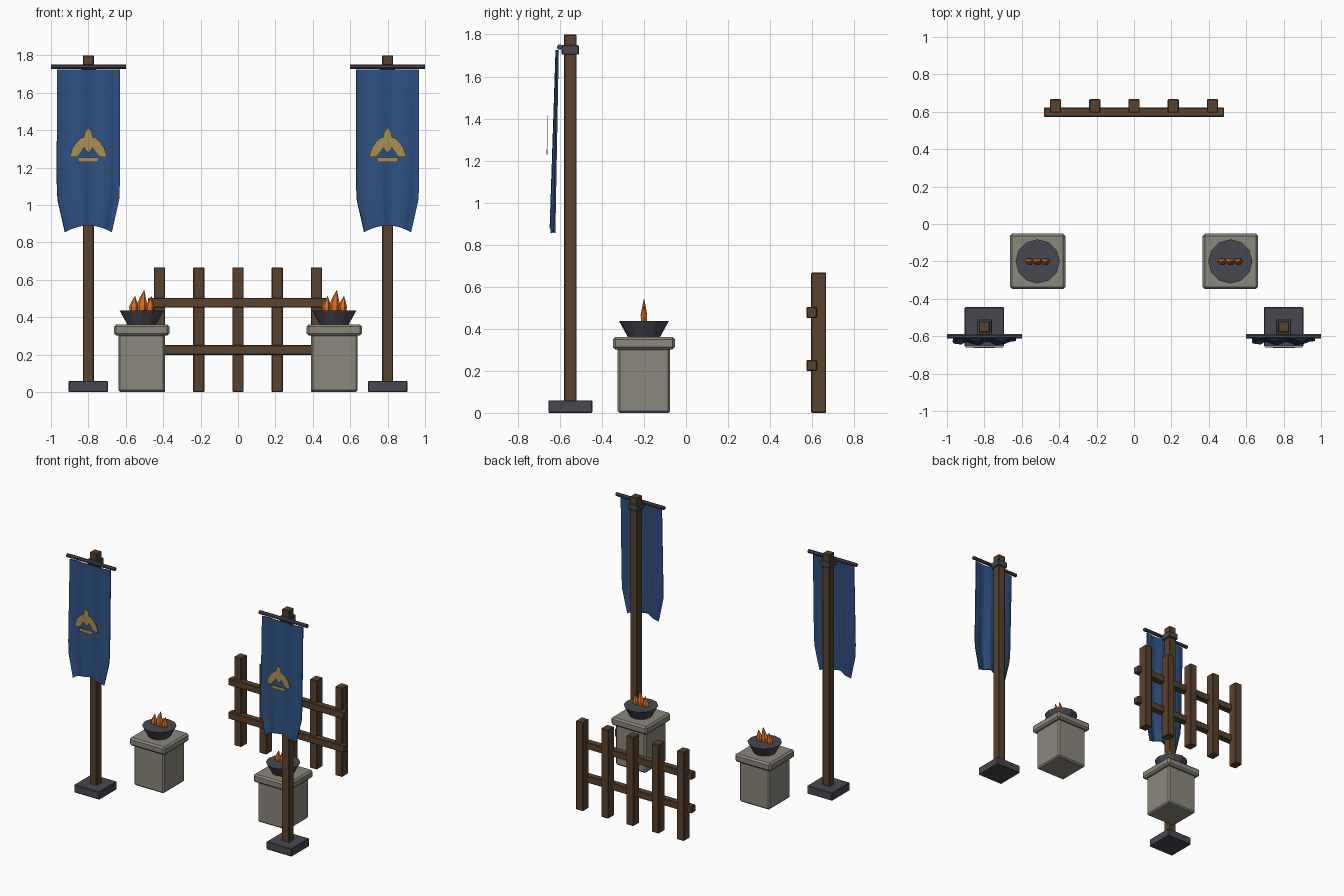
import bpy, bmesh, math
from mathutils import Matrix, Vector

if "Cube" in bpy.data.objects:
    bpy.data.objects.remove(bpy.data.objects["Cube"])


def material(name, rgb):
    m = bpy.data.materials.new(name)
    m.diffuse_color = (*rgb, 1)
    m.use_nodes = True
    m.node_tree.nodes["Principled BSDF"].inputs["Base Color"].default_value = m.diffuse_color
    return m


WOOD = material("dark wood", (0.102, 0.054, 0.026))
METAL = material("dark iron", (0.064, 0.064, 0.082))
STONE = material("grey stone", (0.255, 0.245, 0.200))
CLOTH = material("blue cloth", (0.027, 0.080, 0.220))
GOLD = material("gold", (0.40, 0.275, 0.085))
FIRE = material("orange flame", (0.72, 0.160, 0.018))


def finish(name, bm, mat):
    bmesh.ops.recalc_face_normals(bm, faces=bm.faces)
    me = bpy.data.meshes.new(name)
    bm.to_mesh(me)
    bm.free()
    me.materials.append(mat)
    ob = bpy.data.objects.new(name, me)
    bpy.context.collection.objects.link(ob)
    return ob


def box(name, x, y, z, mat, bevel=0.004):
    """Box from (min, max) ranges, with slightly bevelled edges."""
    bm = bmesh.new()
    bmesh.ops.create_cube(bm, size=1)
    for v in bm.verts:
        v.co = Vector([(r[0] + r[1]) / 2 + c * (r[1] - r[0])
                       for r, c in zip((x, y, z), v.co)])
    bmesh.ops.bevel(bm, geom=bm.edges[:], offset=bevel, segments=1, affect='EDGES')
    return finish(name, bm, mat)


def plate(name, pts, x, y, depth, mat):
    """Outline in x-z extruded towards +y."""
    bm = bmesh.new()
    f = bm.faces.new([bm.verts.new((x + px, y, pz)) for px, pz in pts])
    r = bmesh.ops.extrude_face_region(bm, geom=[f])
    for v in r["geom"]:
        if isinstance(v, bmesh.types.BMVert):
            v.co.y += depth
    return finish(name, bm, mat)


def banner(cx):
    # hanging cloth with soft vertical folds, narrowed tail and arched hem
    bm = bmesh.new()
    cols, rows, top = 12, 10, 1.725
    grid = []
    for j in range(rows + 1):
        t = j / rows
        row = []
        for i in range(cols + 1):
            u = 2 * i / cols - 1
            hem = 0.855 + 0.035 * (1 - u * u)
            z = top + (hem - top) * t
            flat = top + (0.855 - top) * t
            half = 0.168 - 0.043 * max(0, (1.045 - flat) / 0.19)
            fold = (0.004 + 0.006 * t) * math.sin(u * 7.5 + 0.6)
            row.append(bm.verts.new((cx + u * half, -0.613 - 0.022 * t + fold, z)))
        grid.append(row)
    for j in range(rows):
        for i in range(cols):
            bm.faces.new((grid[j][i], grid[j + 1][i],
                          grid[j + 1][i + 1], grid[j][i + 1]))
    ob = finish("banner_cloth", bm, CLOTH)
    s = ob.modifiers.new("thickness", 'SOLIDIFY')
    s.thickness, s.offset = 0.008, 0


def flame(x, y, z, r, height, lean):
    # flattened leaf-like spike, leaning to one side
    bm = bmesh.new()
    rings = []
    for t, k in ((0, 0.85), (0.3, 1.0), (0.65, 0.55)):
        rings.append([bm.verts.new((x + lean * t * t + r * k * math.cos(a * math.tau / 6),
                                    y + 0.018 * k * math.sin(a * math.tau / 6),
                                    z + height * t)) for a in range(6)])
    tip = bm.verts.new((x + lean, y, z + height))
    bm.faces.new(rings[0])
    for i in range(6):
        n = (i + 1) % 6
        for a, b in zip(rings, rings[1:]):
            bm.faces.new((a[i], a[n], b[n], b[i]))
        bm.faces.new((rings[-1][i], rings[-1][n], tip))
    finish("flame", bm, FIRE)


# winged emblem: right half outline, mirrored
half = [(0, 1.415), (0.018, 1.39), (0.024, 1.362), (0.035, 1.362), (0.062, 1.338),
        (0.085, 1.305), (0.10, 1.258), (0.062, 1.258), (0.042, 1.278),
        (0.022, 1.308), (0.014, 1.292), (0, 1.28)]
emblem = half + [(-x, z) for x, z in half[-2:0:-1]]
bar = [(-0.058, 1.255), (0.058, 1.255), (0.052, 1.23), (-0.052, 1.23)]

# banner stands
for cx in (-0.8, 0.8):
    box("pole_base", (cx - 0.105, cx + 0.105), (-0.655, -0.445), (0, 0.06), METAL)
    box("banner_pole", (cx - 0.03, cx + 0.03), (-0.58, -0.52), (0.05, 1.8), WOOD)
    box("pole_bracket", (cx - 0.04, cx + 0.04), (-0.592, -0.51), (1.704, 1.75), METAL)
    bm = bmesh.new()
    bmesh.ops.create_cone(bm, cap_ends=True, segments=8, radius1=0.0135, radius2=0.0135,
                          depth=0.4, matrix=Matrix.Translation((cx, -0.601, 1.74))
                          @ Matrix.Rotation(math.pi / 2, 4, 'Y')
                          @ Matrix.Rotation(math.pi / 8, 4, 'Z'))
    finish("crossbar", bm, METAL)
    banner(cx)
    plate("emblem_wings", emblem, cx, -0.661, 0.003, GOLD)
    plate("emblem_bar", bar, cx, -0.663, 0.005, GOLD)

# stone pedestals with fire bowls
for cx in (-0.515, 0.515):
    box("pedestal_block", (cx - 0.125, cx + 0.125), (-0.325, -0.075), (0, 0.31), STONE, 0.01)
    box("pedestal_cap", (cx - 0.148, cx + 0.148), (-0.348, -0.052), (0.302, 0.362), STONE, 0.012)
    bm = bmesh.new()
    bmesh.ops.create_cone(bm, cap_ends=True, segments=12, radius1=0.075, radius2=0.118,
                          depth=0.078, matrix=Matrix.Translation((cx, -0.2, 0.397)))
    finish("fire_bowl", bm, METAL)
    for dx, r, h, lean in ((-0.043, 0.025, 0.085, 0.008),
                           (0, 0.029, 0.117, 0.014),
                           (0.043, 0.024, 0.085, 0.009)):
        flame(cx + dx, -0.2, 0.43, r, h, lean)

# fence
for i in range(-2, 3):
    x = i * 0.21
    box("fence_post", (x - 0.03, x + 0.03), (0.595, 0.667), (0, 0.667), WOOD)
for z in (0.225, 0.477):
    box("fence_rail", (-0.482, 0.482), (0.573, 0.622), (z - 0.026, z + 0.026), WOOD)
